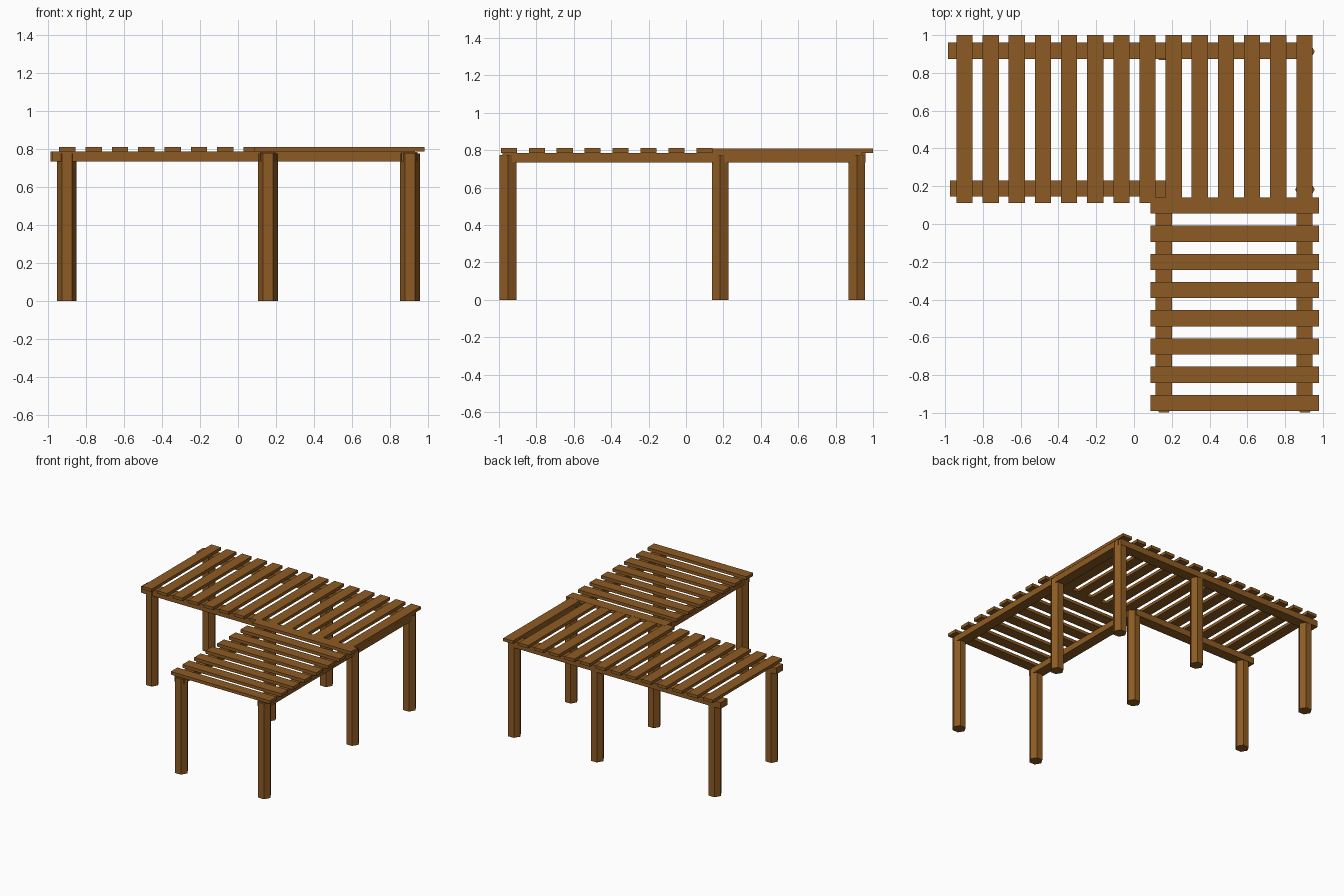
import bpy
import math

if "Cube" in bpy.data.objects:
    bpy.data.objects.remove(bpy.data.objects["Cube"])

wood = bpy.data.materials.new("brown wood")
wood.diffuse_color = (0.27, 0.105, 0.017, 1)
wood.use_nodes = True
wood.node_tree.nodes["Principled BSDF"].inputs["Base Color"].default_value = wood.diffuse_color


def box(name, x0, x1, y0, y1, z0, z1):
    bpy.ops.mesh.primitive_cube_add(size=1, location=((x0 + x1) / 2, (y0 + y1) / 2, (z0 + z1) / 2))
    o = bpy.context.object
    o.name = name
    o.scale = (x1 - x0, y1 - y0, z1 - z0)
    bpy.ops.object.transform_apply(location=False, rotation=False, scale=True)
    o.data.materials.append(wood)


def leg(x, y, height=0.775):
    # hexagonal post with corners pointing along x
    bpy.ops.mesh.primitive_cylinder_add(vertices=6, radius=0.052, depth=height,
                                        location=(x, y, height / 2), rotation=(0, 0, math.pi / 2))
    o = bpy.context.object
    o.name = "leg"
    o.data.materials.append(wood)


# Eight legs following the L shape
for x, y in [(-0.90, 0.183), (-0.90, 0.913), (0.158, 0.183), (0.158, 0.913),
             (0.905, 0.183), (0.905, 0.913), (0.158, -0.952), (0.905, -0.952)]:
    leg(x, y)

# Support rails under both wings
Z0, Z1, ZT = 0.735, 0.786, 0.81
box("back_rail", -0.985, 0.93, 0.873, 0.96, Z0, Z1)
box("inner_back_rail", -0.975, 0.17, 0.145, 0.231, Z0, Z1)
box("right_rail", 0.86, 0.944, -0.98, 0.94, Z0, Z1 - 0.001)
box("inner_front_rail", 0.115, 0.20, -0.98, 0.20, Z0, Z1 - 0.001)

# Back wing slats, running along y
W = 0.043
for i in range(14):
    x = -0.897 + i * 1.799 / 13
    box("back_slat", x - W, x + W, 0.11, 1.0, Z1, ZT)

# Front wing slats, running along x
for i in range(8):
    y = -0.947 + i * 1.045 / 7
    box("front_slat", 0.088, 0.98, y - W, y + W, Z1, ZT + 0.001)
